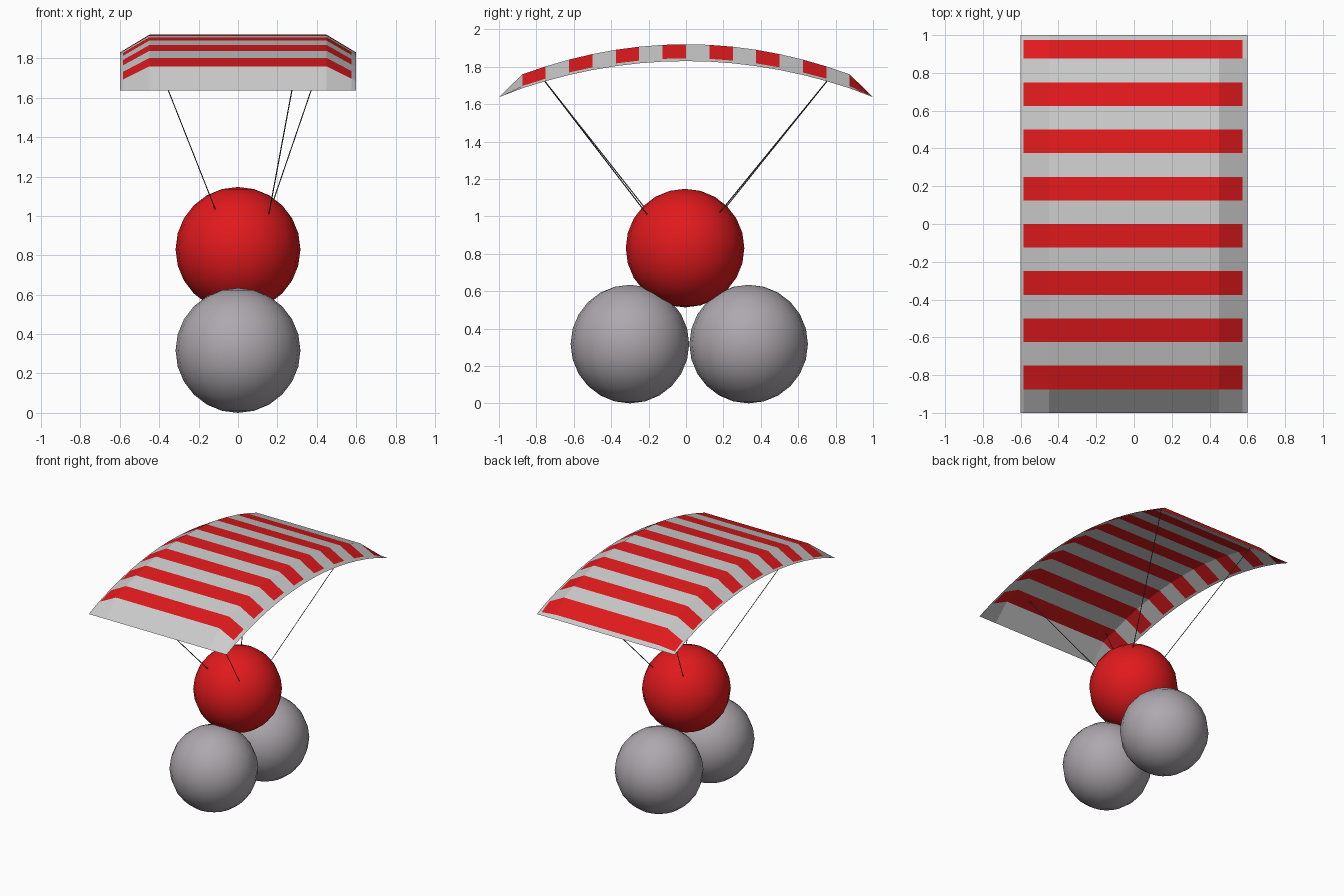
import bpy, bmesh
from mathutils import Vector

if "Cube" in bpy.data.objects:
    bpy.data.objects.remove(bpy.data.objects["Cube"])


def material(name, rgb):
    m = bpy.data.materials.new(name)
    m.diffuse_color = (*rgb, 1)
    m.use_nodes = True
    m.node_tree.nodes["Principled BSDF"].inputs["Base Color"].default_value = m.diffuse_color
    return m


red = material("red", (0.75, 0.01, 0.012))
white = material("light_grey", (0.8, 0.8, 0.8))
grey = material("warm_grey", (0.42, 0.39, 0.42))
dark = material("cord_dark", (0.1, 0.1, 0.1))


# Balls: a red one resting on two grey ones
def ball(name, y, z, mat):
    bpy.ops.mesh.primitive_uv_sphere_add(segments=20, ring_count=12, radius=0.317,
                                         location=(0, y, z))
    o = bpy.context.object
    o.name = name
    o.data.materials.append(mat)
    bpy.ops.object.shade_smooth()


ball("front_ball", -0.30, 0.317, grey)
ball("back_ball", 0.335, 0.317, grey)
ball("top_ball", -0.005, 0.83, red)


# Canopy: arched sheet with sloping side flaps and pinched ends
def canopy_height(x, y):
    a = abs(y)
    if a <= 0.875:
        crown, rim = 1.92 - 0.21 * a * a, 1.83 - 0.19 * a * a
    else:
        t = (a - 0.875) / 0.125
        crown = 1.759 + (1.637 - 1.759) * t
        rim = 1.685 + (1.637 - 1.685) * t
    t = max(0, (abs(x) - 0.45) / 0.15)
    return crown + (rim - crown) * t


xs = [-0.6, -0.585, -0.45, 0.45, 0.575, 0.6]
ys = [-1 + i * 0.125 for i in range(16)] + [0.975, 1.0]
bm = bmesh.new()
grid = [[bm.verts.new((x, y, canopy_height(x, y))) for x in xs] for y in ys]
for j in range(len(ys) - 1):
    for i in range(len(xs) - 1):
        f = bm.faces.new((grid[j][i], grid[j][i + 1], grid[j + 1][i + 1], grid[j + 1][i]))
        # red stripe on every other row, inside a narrow border
        f.material_index = int(j % 2 == 1 and 0 < i < len(xs) - 2)
mesh = bpy.data.meshes.new("canopy")
bm.to_mesh(mesh)
bm.free()
mesh.materials.append(white)
mesh.materials.append(red)
bpy.context.collection.objects.link(bpy.data.objects.new("canopy", mesh))


# Cords from the canopy to the top ball
def cord(name, start, end):
    a, b = Vector(start), Vector(end)
    bpy.ops.mesh.primitive_cylinder_add(vertices=4, radius=0.003, depth=(b - a).length,
                                        location=(a + b) / 2)
    o = bpy.context.object
    o.name = name
    o.rotation_euler = (b - a).to_track_quat('Z', 'Y').to_euler()
    o.data.materials.append(dark)


cord("cord_front_left", (-0.41, -0.80, 1.78), (-0.11, -0.20, 1.02))
cord("cord_back_left", (-0.41, 0.80, 1.78), (-0.11, 0.19, 1.02))
cord("cord_front_right", (0.30, -0.80, 1.78), (0.155, -0.20, 1.00))
cord("cord_back_right", (0.42, 0.80, 1.78), (0.16, 0.18, 1.02))
